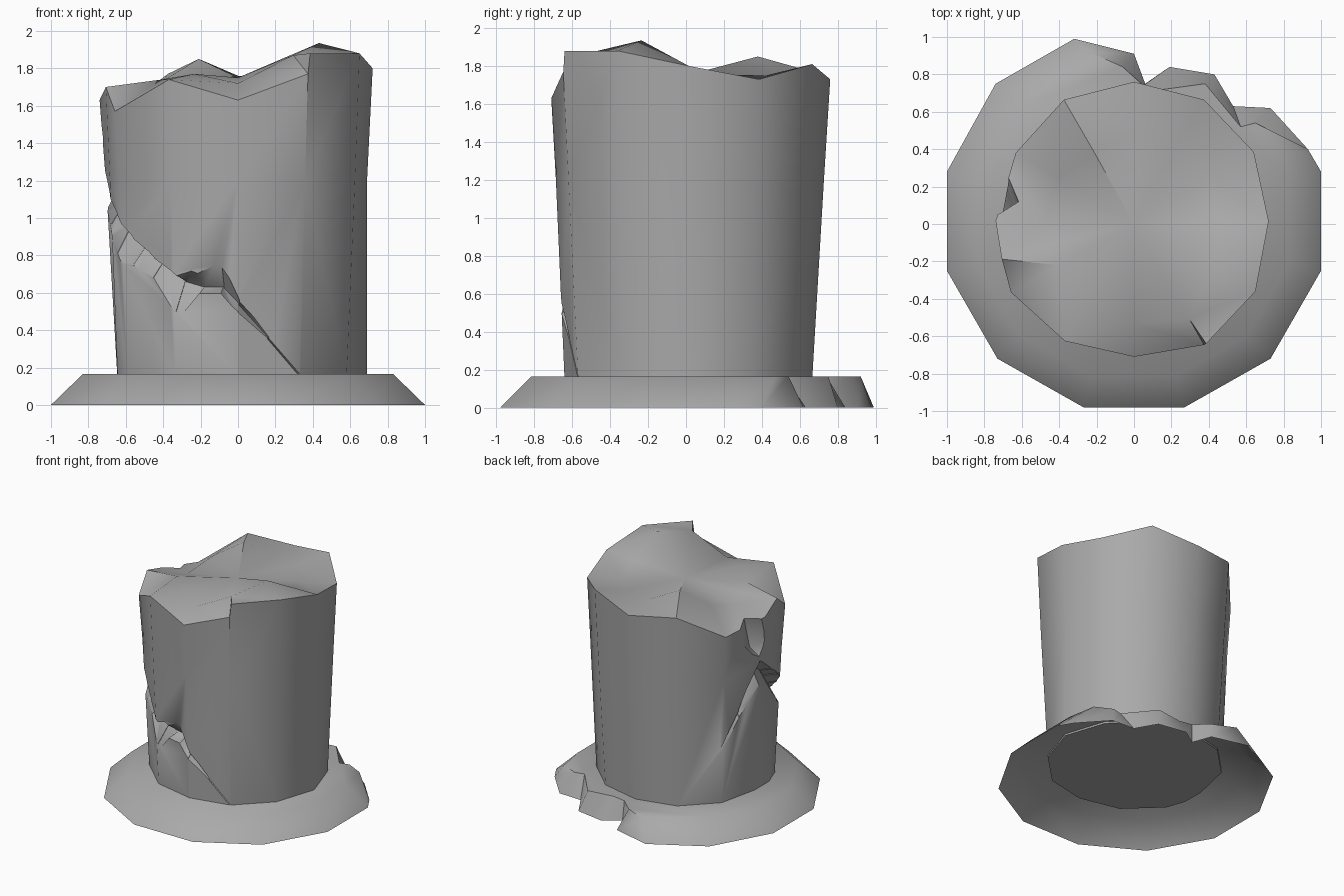
import bpy, bmesh
from math import radians, cos, sin
from mathutils import Vector

cube = bpy.data.objects.get("Cube")
if cube:
    bpy.data.objects.remove(cube)

stone = bpy.data.materials.new("grey_stone")
stone.use_nodes = True
GREY = (0.4, 0.4, 0.4, 1)
stone.diffuse_color = GREY
stone.node_tree.nodes["Principled BSDF"].inputs["Base Color"].default_value = GREY


def polar(angle, r, z, cy=0.015):
    a = radians(angle)
    return Vector((r * cos(a), r * sin(a) + cy, z))


def finish(name, bm):
    bmesh.ops.recalc_face_normals(bm, faces=bm.faces)
    mesh = bpy.data.meshes.new(name)
    bm.to_mesh(mesh)
    bm.free()
    mesh.materials.append(stone)
    obj = bpy.data.objects.new(name, mesh)
    bpy.context.collection.objects.link(obj)
    return obj


def smooth(obj, angle):
    bpy.ops.object.select_all(action='DESELECT')
    obj.select_set(True)
    bpy.context.view_layer.objects.active = obj
    bpy.ops.object.shade_smooth_by_angle(angle=radians(angle))


def bridge(bm, lower, upper):
    n = len(lower)
    return [bm.faces.new((lower[i - 1], lower[i], upper[i], upper[i - 1])) for i in range(n)]


def cut(obj, points):
    """Subtract the convex hull of some points."""
    bm = bmesh.new()
    for p in points:
        bm.verts.new(p)
    hull = bmesh.ops.convex_hull(bm, input=bm.verts[:])
    spare = [g for g in hull["geom_interior"] if isinstance(g, bmesh.types.BMVert)]
    bmesh.ops.delete(bm, geom=spare, context='VERTS')
    cutter = finish("chip_cutter", bm)
    cutter.hide_render = True
    mod = obj.modifiers.new("chip", 'BOOLEAN')
    mod.operation = 'DIFFERENCE'
    mod.solver = 'EXACT'
    mod.object = cutter
    bpy.context.view_layer.objects.active = obj
    bpy.ops.object.modifier_apply(modifier=mod.name)
    bpy.data.objects.remove(cutter)


# Base: sloping plinth, hollow underneath; intact edge then the broken back edge (x, y)
foot = [(-.32, .99), (-.74, .75), (-1, .28), (-1, -.25), (-.73, -.72), (-.27, -.98),
        (.27, -.98), (.73, -.72), (1, -.25), (1, .28)]
ledge = [Vector(p) * 0.83 for p in foot]
ledge[0] = Vector((-.24, .92))
broken_foot = [(.93, .4), (.73, .62), (.53, .63), (.43, .8), (.19, .84), (.06, .75), (0, .91)]
broken_ledge = [(.79, .47), (.65, .54), (.57, .52), (.38, .75), (.16, .72), (.05, .74), (-.06, .84)]
bm = bmesh.new()
low = [bm.verts.new((x, y, 0)) for x, y in foot + broken_foot]
top = [bm.verts.new((x, y, 0.165)) for x, y in ledge + broken_ledge]
bridge(bm, low, top)
bmesh.ops.triangulate(bm, faces=[bm.faces.new(top)])
base = finish("base", bm)

# Shaft: jagged twelve-sided drum
# (angle, foot radius, rim radius, rim height, crown radius, crown height)
sides = [(0, .69, .72, 1.8, .47, 1.78), (30, .67, .74, 1.73, .47, 1.73),
         (60, .66, .75, 1.81, .47, 1.75), (90, .65, .745, 1.73, .47, 1.76),
         (120, .66, .75, 1.77, .42, 1.85), (150, .66, .73, 1.57, .47, 1.73),
         (180, .645, .74, 1.63, .47, 1.66), (196, .67, .735, 1.7, .47, 1.7),
         (210, .68, .76, 1.57, .47, 1.74), (240, .67, .74, 1.74, .47, 1.77),
         (270, .655, .725, 1.63, .55, 1.72), (299.5, .67, .76, 1.77, .6, 1.87),
         (300.5, .67, .76, 1.88, .6, 1.87), (330, .67, .75, 1.88, .5, 1.935)]
bottom, waist, edge, inner = [], [], [], []
bm = bmesh.new()
for a, f, r, z, cr, cz in sides:
    bottom.append(bm.verts.new(polar(a, f, .15)))
    waist.append(bm.verts.new(polar(a, f if a == 0 else f + (r - f) * .65, 1.2)))
    edge.append(bm.verts.new(polar(a, r, z)))
    inner.append(bm.verts.new(polar(a, cr, cz)))
bm.faces.new(bottom)
bridge(bm, bottom, waist)
bridge(bm, waist, edge)
slope = bridge(bm, edge, inner)
middle = bm.verts.new((0, 0, 1.75))
for i, v in enumerate(inner):
    bm.faces.new((inner[i - 1], v, middle))
bmesh.ops.triangulate(bm, faces=slope)
bmesh.ops.remove_doubles(bm, verts=bm.verts[:], dist=.015)
shaft = finish("shaft", bm)

# Crack: wedge swept round the front (angle, upper edge, lower edge, ridge height, ridge radius)
crack = [(146, .6, .54, .57, .68), (162, .95, .74, .88, .64), (178, 1.28, 1, 1.2, .62),
         (192, 1.14, .9, 1.1, .61), (204, 1.03, .76, 1, .6), (216, .9, .7, .87, .59),
         (228, .8, .62, .77, .59), (241, .7, .42, .66, .58), (251, .75, .57, .63, .57),
         (262, .82, .57, .63, .57), (270, .58, .45, .54, .61), (284, .39, .29, .36, .64),
         (299, .18, .12, .16, .66)]


def section(angle, high, low, mid, depth):
    return [polar(angle, .73, high), polar(angle, .73, low), polar(angle, depth, mid)]


for a, b in zip(crack, crack[1:]):
    cut(shaft, section(*a) + section(b[0] + .7, *b[1:]))

# Gouge broken down from the rim
cut(shaft, [polar(151, .85, 1.58), polar(176, .85, 1.75), polar(185, .85, 1.5),
            polar(178, .85, 1.21), polar(167, .85, 1.29), polar(168, .63, 1.72),
            polar(177, .62, 1.36)])

smooth(base, 50)
smooth(shaft, 42)
